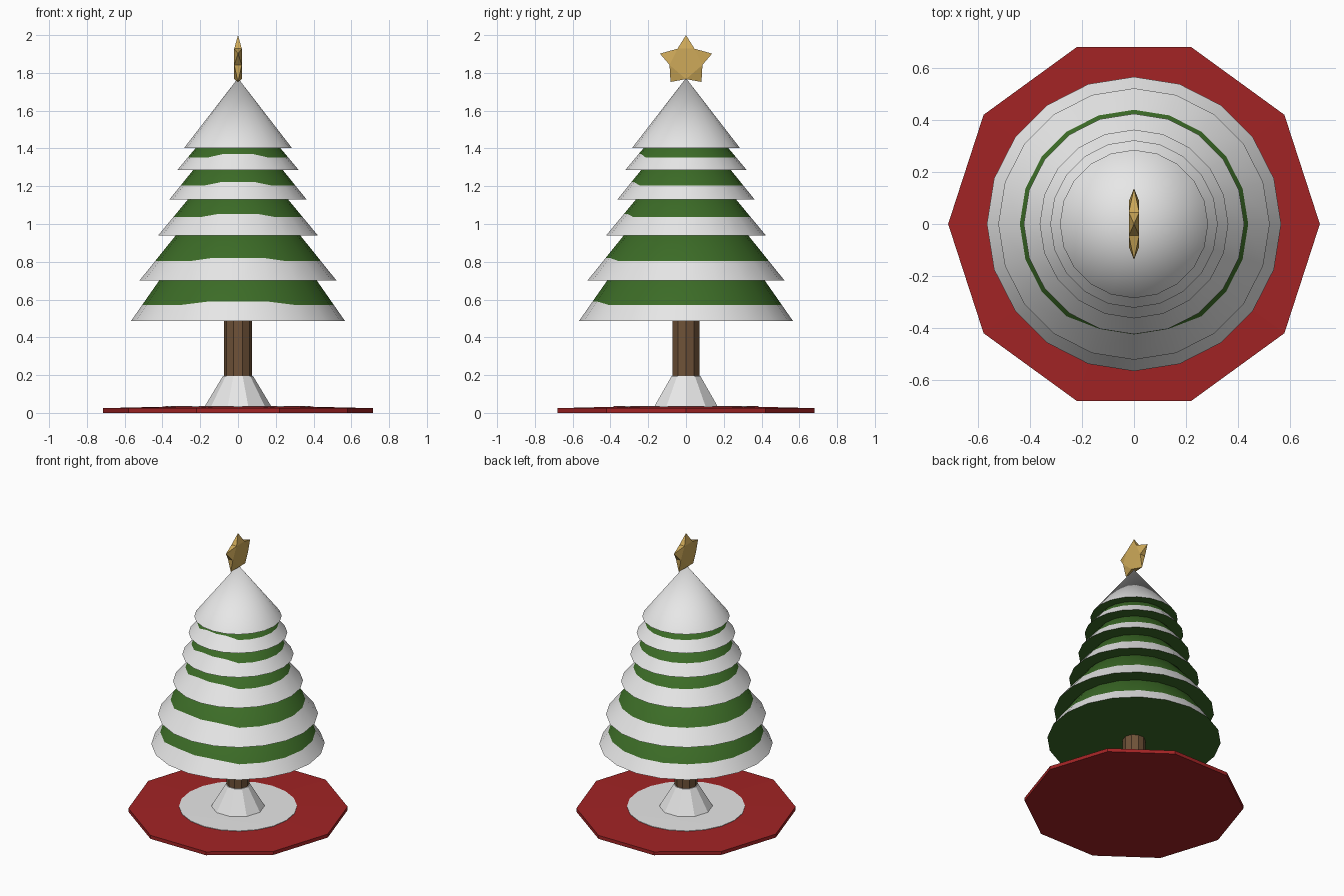
import bpy, bmesh, math

cube = bpy.data.objects.get("Cube")
if cube:
    bpy.data.objects.remove(cube, do_unlink=True)


def material(name, rgb):
    m = bpy.data.materials.new(name)
    m.use_nodes = True
    colour = (*rgb, 1)
    m.diffuse_color = colour
    m.node_tree.nodes["Principled BSDF"].inputs["Base Color"].default_value = colour
    return m


snow = material("snow_white", (0.8, 0.8, 0.8))
green = material("needle_green", (0.045, 0.15, 0.02))
red = material("mat_red", (0.36, 0.017, 0.018))
brown = material("bark_brown", (0.16, 0.085, 0.04))
gold = material("star_gold", (0.62, 0.4, 0.1))


def finish(name, bm, mats, smooth):
    bmesh.ops.recalc_face_normals(bm, faces=bm.faces)
    mesh = bpy.data.meshes.new(name)
    bm.to_mesh(mesh)
    bm.free()
    for m in mats:
        mesh.materials.append(m)
    ob = bpy.data.objects.new(name, mesh)
    bpy.context.collection.objects.link(ob)
    if smooth:
        bpy.ops.object.select_all(action='DESELECT')
        ob.select_set(True)
        bpy.context.view_layer.objects.active = ob
        bpy.ops.object.shade_smooth_by_angle(angle=math.radians(35))
    return ob


def lathe(name, profile, sides, mats, bands=None, smooth=False):
    """Revolve rings given as functions of angle or (radius, height); a zero radius closes to a point."""
    bm = bmesh.new()
    rings = []
    for p in profile:
        if not callable(p) and p[0] == 0:
            rings.append([bm.verts.new((0, 0, p[1]))] * sides)
            continue
        ring = []
        for i in range(sides):
            a = math.tau * i / sides
            r, z = p(a) if callable(p) else p
            ring.append(bm.verts.new((r * math.cos(a), r * math.sin(a), z)))
        rings.append(ring)
    for k, (lo, hi) in enumerate(zip(rings, rings[1:])):
        for i in range(sides):
            j = (i + 1) % sides
            corners = list(dict.fromkeys((lo[i], lo[j], hi[j], hi[i])))
            bm.faces.new(corners).material_index = bands[k] if bands else 0
    return finish(name, bm, mats, smooth)


# Base mat, snow patch, snow mound and trunk
lathe("base_mat", [(0, 0), (0.715, 0), (0.715, 0.025), (0.38, 0.033), (0, 0.033)], 10, [red])
lathe("snow_patch", [(0, 0.03), (0.385, 0.03), (0.385, 0.036), (0, 0.038)], 20, [snow], smooth=True)
lathe("snow_mound", [(0, 0.032), (0.175, 0.036), (0.08, 0.195), (0, 0.195)], 10, [snow])
lathe("trunk", [(0, 0.1), (0.074, 0.1), (0.074, 0.52), (0, 0.52)], 10, [brown])

# Branch tiers: bottom height, rim radius, apex height, snow line height
tiers = [
    (0.487, 0.566, 1.30, 0.572),
    (0.70, 0.522, 1.35, 0.803),
    (0.938, 0.424, 1.45, 1.036),
    (1.13, 0.363, 1.58, 1.204),
    (1.285, 0.322, 1.67, 1.353),
]
for n, (z, rim, apex, line) in enumerate(tiers):

    def snow_line(a):
        # The snow creeps a little higher at the front
        h = line + (0.018 if math.sin(a) < -0.9 else 0)
        return rim * (apex - h) / (apex - z), h

    lathe(f"branch_tier_{n + 1}", [(0, z), (rim, z), snow_line, (0, apex)], 20,
          [green, snow], bands=[0, 1, 0], smooth=True)

lathe("snowy_top_tier", [(0, 1.403), (0.285, 1.403), (0, 1.772)], 20,
      [green, snow], bands=[0, 1], smooth=True)

# Star: pointed tips in the middle plane, thick inner corners
half = [(0, 2.0), (0.045, 1.928), (0.138, 1.902), (0.087, 1.842), (0.082, 1.752), (0, 1.767)]
outline = half + [(-y, z) for y, z in reversed(half[1:-1])]
bm = bmesh.new()
tips = [bm.verts.new((0, y, z)) for y, z in outline[::2]]
fronts, backs = ([bm.verts.new((x, y, z)) for y, z in outline[1::2]] for x in (0.02, -0.02))
for i, tip in enumerate(tips):
    for side in (fronts, backs):
        bm.faces.new((tip, side[i], side[i - 1]))
    bm.faces.new((tip, fronts[i], backs[i]))
    bm.faces.new((tip, fronts[i - 1], backs[i - 1]))
bm.faces.new(fronts)
bm.faces.new(backs)
finish("star", bm, [gold], False)
